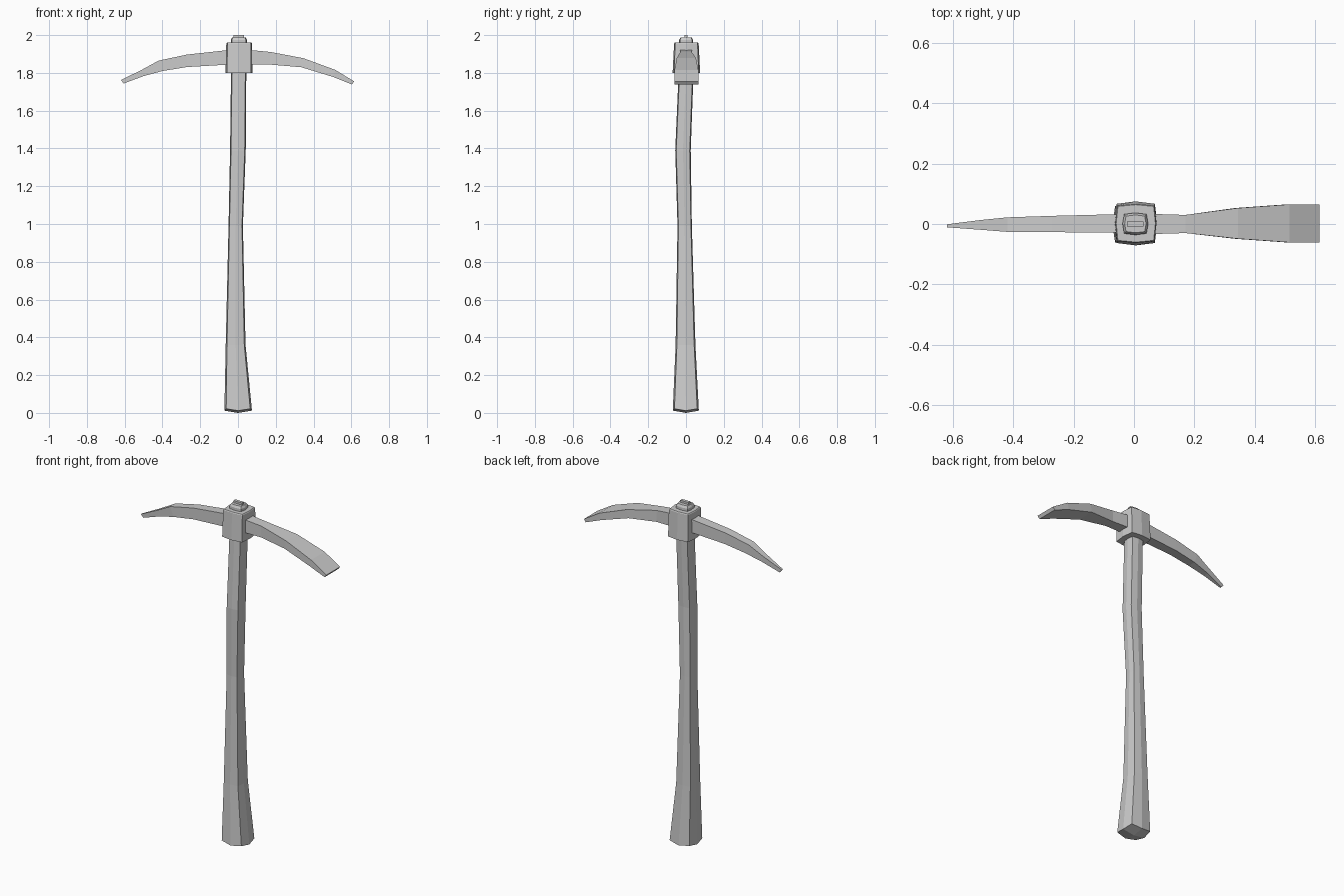
import bpy
import bmesh

cube = bpy.data.objects.get("Cube")
if cube:
    bpy.data.objects.remove(cube, do_unlink=True)

grey = bpy.data.materials.new("plain_grey")
grey.use_nodes = True
grey.diffuse_color = (0.6, 0.6, 0.6, 1)
grey.node_tree.nodes["Principled BSDF"].inputs["Base Color"].default_value = (0.6, 0.6, 0.6, 1)


def loft(name, rings, tip=None):
    """Skin a list of point rings; the first end can close to a point."""
    bm = bmesh.new()
    loops = [[bm.verts.new(p) for p in ring] for ring in rings]
    n = len(loops[0])
    for a, b in zip(loops, loops[1:]):
        for i in range(n):
            j = (i + 1) % n
            bm.faces.new((a[i], a[j], b[j], b[i]))
    if tip:
        v = bm.verts.new(tip)
        for i in range(n):
            bm.faces.new((loops[0][i], v, loops[0][(i + 1) % n]))
    else:
        bm.faces.new(loops[0])
    bm.faces.new(loops[-1])
    bmesh.ops.recalc_face_normals(bm, faces=bm.faces)
    mesh = bpy.data.meshes.new(name)
    bm.to_mesh(mesh)
    bm.free()
    mesh.materials.append(grey)
    obj = bpy.data.objects.new(name, mesh)
    bpy.context.collection.objects.link(obj)
    return obj


def bulged_square(z, x0, x1, y0, y1, corner=0.87, drop=0.0):
    """Eight-point ring: four corners and four slightly bulging side middles."""
    cx, cy, rx, ry = (x0 + x1) / 2, (y0 + y1) / 2, (x1 - x0) / 2, (y1 - y0) / 2
    ring = []
    for sx, sy in ((1, 0), (1, 1), (0, 1), (-1, 1), (-1, 0), (-1, -1), (0, -1), (1, -1)):
        k, dz = (corner, 0) if sx and sy else (1, drop)
        ring.append((cx + sx * rx * k, cy + sy * ry * k, z - dz))
    return ring


def arm(name, stations):
    """Four-sided head arm from stations (top x, top z, bottom x, bottom z, y, half width)."""
    return loft(name, [[(xt, y - w, zt), (xt, y + w, zt), (xb, y + w, zb), (xb, y - w, zb)]
                       for xt, zt, xb, zb, y, w in stations])


# Wooden shaft, gently crooked, flared at the grip and poking through the head
loft("handle", [
    bulged_square(0.022, -0.072, 0.074, -0.07, 0.068, drop=0.01),
    bulged_square(0.36, -0.065, 0.04, -0.055, 0.05),
    bulged_square(0.99, -0.05, 0.026, -0.045, 0.031),
    bulged_square(1.39, -0.042, 0.041, -0.057, 0.025),
    bulged_square(1.80, -0.037, 0.044, -0.039, 0.04),
    bulged_square(1.975, -0.038, 0.047, -0.036, 0.037),
    bulged_square(1.988, -0.031, 0.04, -0.029, 0.03),
], tip=(0, 0, 0))

# Wedge driven into the shaft end
bpy.ops.mesh.primitive_cube_add(size=1, location=(0.004, 0, 1.985))
wedge = bpy.context.object
wedge.name = "wedge"
wedge.scale = (0.054, 0.018, 0.03)
wedge.data.materials.append(grey)

# Collar block of the head
loft("head_collar", [
    bulged_square(1.80, -0.066, 0.077, -0.071, 0.075, corner=0.89),
    bulged_square(1.955, -0.062, 0.074, -0.063, 0.067, corner=0.91),
    bulged_square(1.96, -0.059, 0.071, -0.06, 0.064, corner=0.91),
])

# Pointed pick on the right
arm("pick_arm", [
    (-0.03, 1.923, -0.03, 1.845, 0.002, 0.031),
    (-0.27, 1.897, -0.27, 1.831, 0.0, 0.027),
    (-0.42, 1.865, -0.40, 1.81, -0.002, 0.024),
    (-0.51, 1.816, -0.50, 1.783, -0.003, 0.016),
    (-0.62, 1.762, -0.605, 1.744, -0.006, 0.005),
])

# Broad adze blade on the left
arm("adze_arm", [
    (0.04, 1.923, 0.04, 1.846, 0.0, 0.034),
    (0.17, 1.911, 0.17, 1.844, 0.0, 0.03),
    (0.345, 1.878, 0.335, 1.83, 0.002, 0.051),
    (0.515, 1.816, 0.505, 1.778, 0.002, 0.063),
    (0.615, 1.755, 0.603, 1.739, 0.002, 0.063),
])
